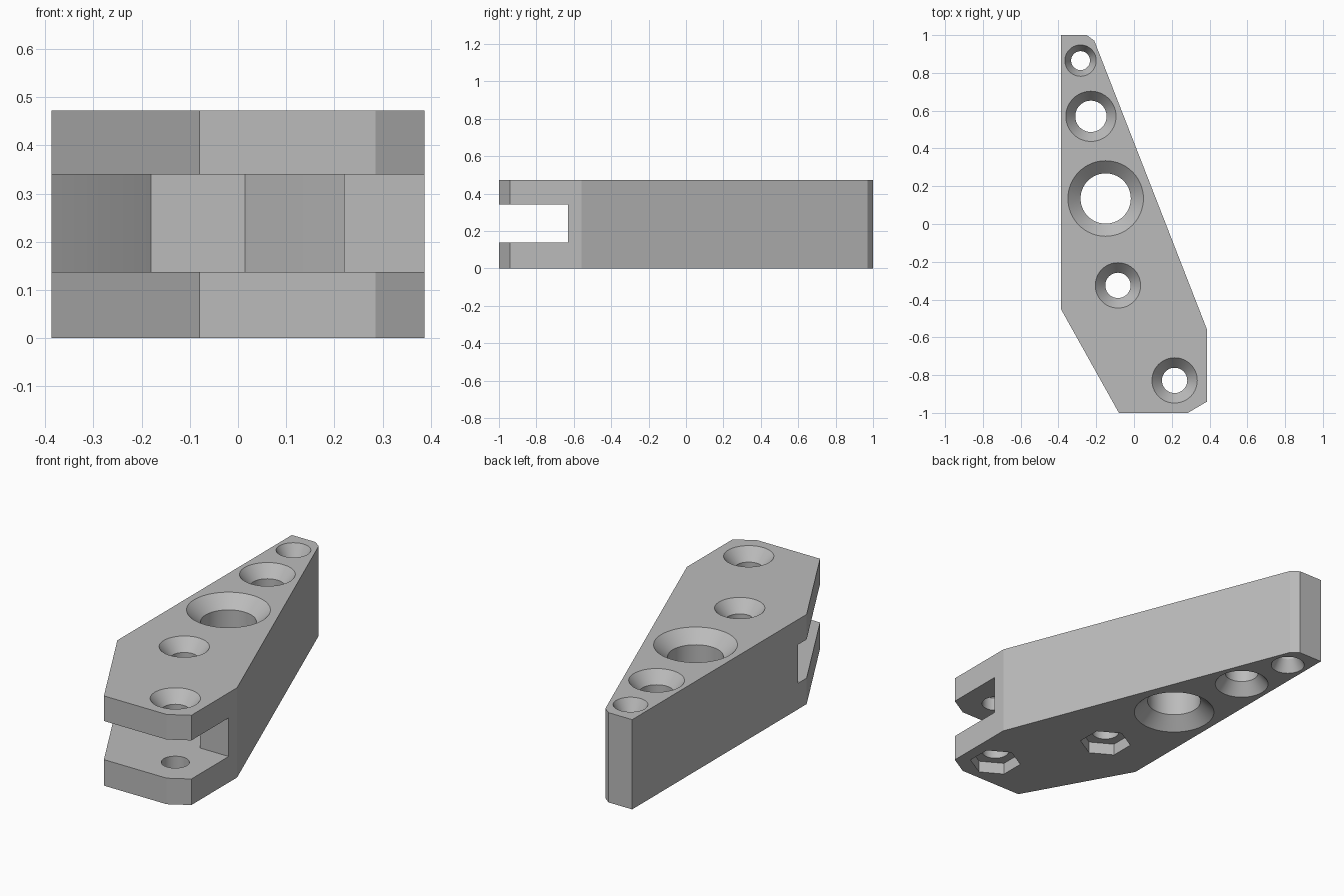
import bpy, bmesh, math

old = bpy.data.objects.get("Cube")
if old:
    bpy.data.objects.remove(old, do_unlink=True)

HEIGHT = 0.472
SINK = 0.062   # depth of countersinks and nut pockets
OVER = 0.02    # how far cutters poke out

grey = bpy.data.materials.new("matte_grey")
grey.use_nodes = True
colour = (0.5, 0.5, 0.5, 1)
grey.diffuse_color = colour
grey.node_tree.nodes["Principled BSDF"].inputs["Base Color"].default_value = colour


def loft(name, rings):
    """Closed solid through a stack of equal-length rings of points."""
    bm = bmesh.new()
    loops = [[bm.verts.new(p) for p in ring] for ring in rings]
    for low, high in zip(loops, loops[1:]):
        for i in range(len(low)):
            j = (i + 1) % len(low)
            bm.faces.new((low[i], low[j], high[j], high[i]))
    bm.faces.new(loops[0])
    bm.faces.new(loops[-1])
    bmesh.ops.recalc_face_normals(bm, faces=bm.faces)
    mesh = bpy.data.meshes.new(name)
    bm.to_mesh(mesh)
    bm.free()
    mesh.materials.append(grey)
    obj = bpy.data.objects.new(name, mesh)
    bpy.context.collection.objects.link(obj)
    return obj


def prism(name, outline, z0, z1):
    return loft(name, [[(x, y, z) for x, y in outline] for z in (z0, z1)])


def lathe(name, x, y, profile, sides=64, turn=0.0):
    angles = [turn + 2 * math.pi * i / sides for i in range(sides)]
    return loft(name, [[(x + r * math.cos(a), y + r * math.sin(a), z) for a in angles]
                       for r, z in profile])


def cut(target, cutter):
    cutter.hide_render = True
    mod = target.modifiers.new("cut", "BOOLEAN")
    mod.operation = "DIFFERENCE"
    mod.solver = "EXACT"
    mod.object = cutter
    bpy.context.view_layer.objects.active = target
    bpy.ops.object.modifier_apply(modifier=mod.name)
    bpy.data.objects.remove(cutter, do_unlink=True)


# Tapered lever body
body = prism("lever_body", [
    (-0.387, 1), (-0.25, 1), (-0.21, 0.97), (0.387, -0.56),
    (0.387, -0.94), (0.285, -1), (-0.08, -1), (-0.387, -0.45)], 0, HEIGHT)

# Slot between the two prongs, with its deeper pocket
cut(body, prism("slot_cutter", [
    (0.6, -1.2), (0.6, -0.63), (0.22, -0.63), (0.22, -0.4), (0.12, -0.31),
    (0.015, -0.2), (-0.18, -0.2), (-0.285, -0.3), (-0.387, -0.38),
    (-0.6, -0.547), (-0.6, -1.2)], 0.137, 0.34))

# Through holes: x, y, bore radius, rim radius, nut pocket below
holes = [
    (-0.283, 0.865, 0.05, 0.083, False),
    (-0.228, 0.57, 0.083, 0.133, False),
    (-0.15, 0.135, 0.133, 0.2, False),
    (-0.085, -0.325, 0.067, 0.12, True),
    (0.215, -0.828, 0.067, 0.12, True),
]
for x, y, bore, rim, nut in holes:
    flare = rim + OVER * (rim - bore) / SINK
    top = [(bore, HEIGHT - SINK), (flare, HEIGHT + OVER)]
    if nut:
        bottom = [(bore, -OVER)]
        cut(body, lathe("nut_cutter", x, y, [(0.127, -OVER), (0.127, SINK)],
                        6, math.pi / 2))
    else:
        bottom = [(flare, -OVER), (bore, SINK)]
    cut(body, lathe("hole_cutter", x, y, bottom + top))

# Crisp edges with smooth bores
bpy.ops.object.select_all(action="DESELECT")
body.select_set(True)
bpy.context.view_layer.objects.active = body
bpy.ops.object.shade_smooth_by_angle(angle=math.radians(20))
